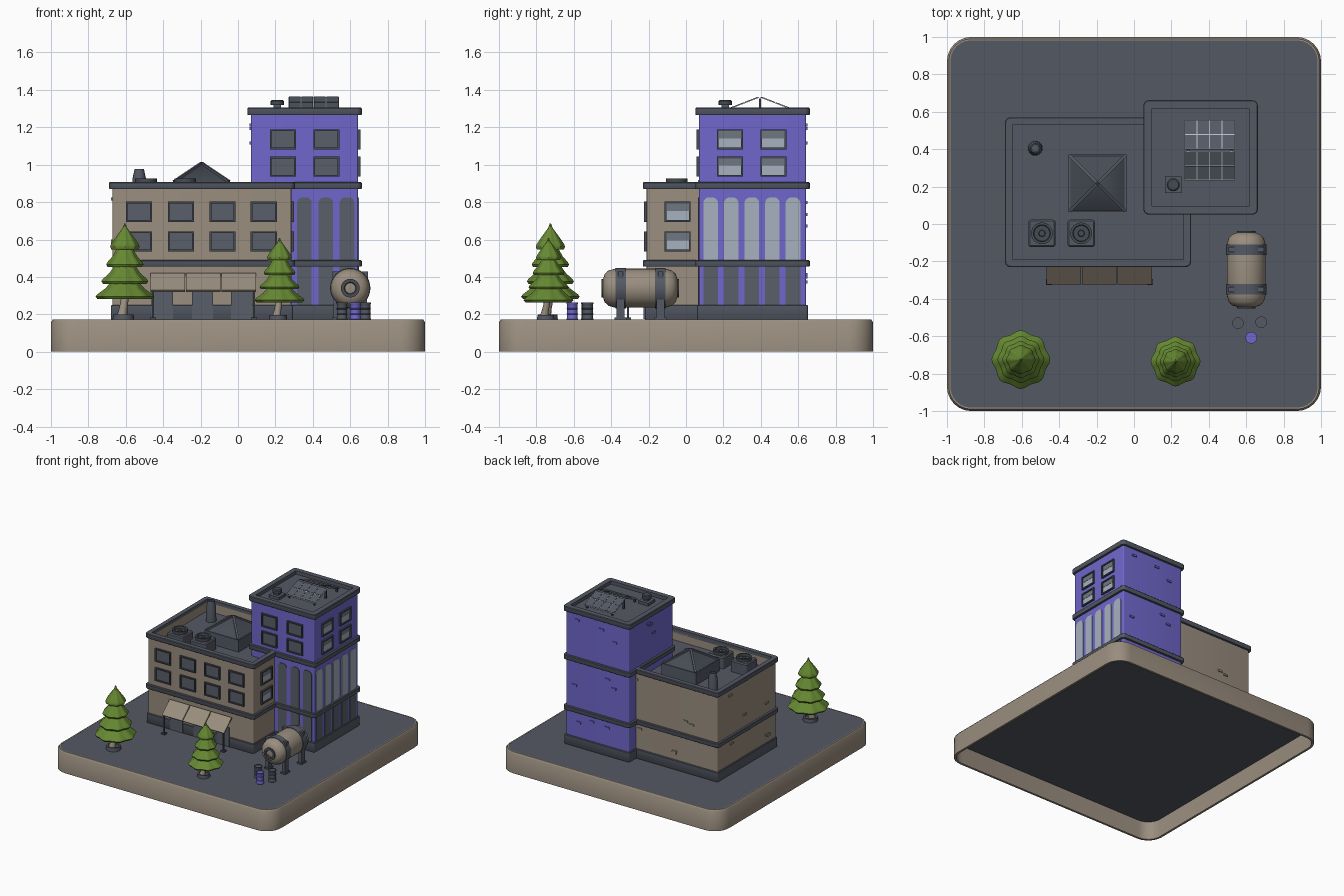
import bpy, bmesh, math, random
from mathutils import Matrix, Vector

if "Cube" in bpy.data.objects:
    bpy.data.objects.remove(bpy.data.objects["Cube"])

random.seed(4)


def colour(name, r, g, b):
    m = bpy.data.materials.new(name)
    lin = [((c / 255 + 0.055) / 1.055) ** 2.4 for c in (r, g, b)]
    m.diffuse_color = (*lin, 1)
    m.use_nodes = True
    m.node_tree.nodes["Principled BSDF"].inputs["Base Color"].default_value = m.diffuse_color
    return m


BEIGE = colour("warm_beige", 154, 142, 127)
PURPLE = colour("violet", 112, 103, 204)
DARK = colour("slate", 84, 89, 100)
FRAME = colour("dark_frame", 70, 75, 84)
PANE = colour("dark_glass", 90, 96, 106)
GLASS = colour("pale_glass", 166, 177, 191)
SHADE = colour("blind_grey", 112, 119, 129)
GREEN = colour("pine_green", 102, 137, 50)
METAL = colour("light_metal", 185, 190, 196)


def finish(name, bm, mat, smooth=False):
    bmesh.ops.recalc_face_normals(bm, faces=bm.faces)
    me = bpy.data.meshes.new(name)
    bm.to_mesh(me)
    bm.free()
    me.materials.append(mat)
    o = bpy.data.objects.new(name, me)
    bpy.context.collection.objects.link(o)
    if smooth:
        bpy.context.view_layer.objects.active = o
        o.select_set(True)
        bpy.ops.object.shade_smooth_by_angle(angle=math.radians(40))
        o.select_set(False)
    return o


def boxes(name, mat, items, xf=Matrix()):
    """One object from boxes given as x0, x1, y0, y1, z0, z1."""
    bm = bmesh.new()
    for x0, x1, y0, y1, z0, z1 in items:
        m = Matrix.Translation(((x0 + x1) / 2, (y0 + y1) / 2, (z0 + z1) / 2))
        m = xf @ m @ Matrix.Diagonal((x1 - x0, y1 - y0, z1 - z0, 1))
        bmesh.ops.create_cube(bm, size=1, matrix=m)
    return finish(name, bm, mat)


def rounded(rect, inset, r):
    x0, x1, y0, y1 = rect
    x0, x1, y0, y1 = x0 + inset, x1 - inset, y0 + inset, y1 - inset
    r = max(r - inset, 0.004)
    pts = []
    for k, (cx, cy) in enumerate([(x1 - r, y1 - r), (x0 + r, y1 - r), (x0 + r, y0 + r), (x1 - r, y0 + r)]):
        for i in range(7):
            a = (k + i / 6) * math.pi / 2
            pts.append((cx + r * math.cos(a), cy + r * math.sin(a)))
    return pts


def ring(name, mat, rect, r, profile, cap=False):
    """Rounded rectangular frame swept through (inset, z) points."""
    bm = bmesh.new()
    loops = [[bm.verts.new((x, y, z)) for x, y in rounded(rect, i, r)] for i, z in profile]
    n = len(loops[0])
    pairs = list(zip(loops, loops[1:])) + ([] if cap else [(loops[-1], loops[0])])
    for a, b in pairs:
        for i in range(n):
            bm.faces.new((a[i], a[(i + 1) % n], b[(i + 1) % n], b[i]))
    if cap:
        bm.faces.new(loops[0])
        bm.faces.new(loops[-1])
    return finish(name, bm, mat, True)


def band(name, mat, rect, r, z0, z1, t):
    return ring(name, mat, rect, r, [(0.003, z0), (0, z0 + 0.004), (0, z1 - 0.004), (0.004, z1), (t, z1), (t, z0)])


def lathe(name, mat, profile, at, axis="Z", seg=24, lobes=0):
    """Turned solid from (radius, distance) points along an axis."""
    bm = bmesh.new()
    loops = []
    for r, t in profile:
        loop = []
        for i in range(seg):
            a = 2 * math.pi * i / seg
            q = r * (1 + (0.045 * math.cos(lobes * a) if lobes else 0))
            c, s = q * math.cos(a), q * math.sin(a)
            loop.append(bm.verts.new(Vector(at) + Vector((c, s, t) if axis == "Z" else (c, t, s))))
        loops.append(loop)
    for a, b in zip(loops, loops[1:]):
        for i in range(seg):
            bm.faces.new((a[i], a[(i + 1) % seg], b[(i + 1) % seg], b[i]))
    bm.faces.new(loops[0])
    bm.faces.new(loops[-1])
    return finish(name, bm, mat, True)


def prism(name, mat, side, plane, outline, depth):
    """Outline drawn on a front (facing -y) or right (facing +x) wall, pushed outward."""
    bm = bmesh.new()
    at = lambda u, z, d: (u, plane - d, z) if side == "front" else (plane + d, u, z)
    a = [bm.verts.new(at(u, z, -0.002)) for u, z in outline]
    b = [bm.verts.new(at(u, z, depth)) for u, z in outline]
    bm.faces.new(a)
    bm.faces.new(b)
    for i in range(len(a)):
        j = (i + 1) % len(a)
        bm.faces.new((a[i], a[j], b[j], b[i]))
    return finish(name, bm, mat)


def rect(u0, u1, z0, z1):
    return [(u0, z0), (u1, z0), (u1, z1), (u0, z1)]


def window(side, plane, u, z, w=0.14, h=0.108):
    u0, u1, z0, z1, t = u - w / 2, u + w / 2, z - h / 2, z + h / 2, 0.01
    for q in (rect(u0, u1, z1 - t, z1), rect(u0, u1, z0, z0 + t),
              rect(u0, u0 + t, z0 + t, z1 - t), rect(u1 - t, u1, z0 + t, z1 - t)):
        prism("window_frame", FRAME, side, plane, q, 0.014)
    prism("window_pane", PANE if side == "front" else GLASS, side, plane, rect(u0 + t, u1 - t, z0 + t, z1 - t), 0.004)
    if side == "right":
        prism("window_blind", SHADE, side, plane, rect(u0 + t, u1 - t, z + 0.005, z1 - t), 0.006)


def tall_bay(side, plane, u, mat):
    z0, z1, r, w = 0.48, 0.825, 0.03, 0.039
    top = [(u + s * (w - r) + r * math.cos(a), z1 - r + r * math.sin(a))
           for s, q in ((1, 0), (-1, 1)) for a in [(q + i / 5) * math.pi / 2 for i in range(6)]]
    prism("arched_window", mat, side, plane, [(u - w, z0), (u + w, z0)] + top, 0.005)
    prism("ground_window", PANE, side, plane, rect(u - w, u + w, 0.25, 0.46), 0.005)


# Ground slab with an open underside
ring("base_rim", BEIGE, (-1, 1, -1, 1), 0.13, [(0, 0), (0, 0.158), (0.01, 0.172), (0.018, 0.172), (0.018, 0)])
ring("ground", DARK, (-1, 1, -1, 1), 0.13, [(0.016, 0.15), (0.016, 0.171)], cap=True)

# Main block and tower: walls, bands, plinths
MAIN, TOWER = (-0.67, 0.285, -0.21, 0.55), (0.07, 0.642, 0.07, 0.642)
grow = lambda q, d: (q[0] - d, q[1] + d, q[2] - d, q[3] + d)
ring("main_walls", BEIGE, MAIN, 0.008, [(0, 0.17), (0, 0.88), (0.02, 0.88), (0.02, 0.17)])
boxes("main_roof", DARK, [(-0.66, 0.275, -0.2, 0.54, 0.79, 0.81)])
ring("tower_walls", PURPLE, TOWER, 0.008, [(0, 0.17), (0, 1.27)], cap=True)
boxes("tower_roof", DARK, [(0.08, 0.63, 0.08, 0.63, 1.265, 1.277)])
for part, q in (("main", MAIN), ("tower", TOWER)):
    band(part + "_plinth", DARK, grow(q, 0.01), 0.012, 0.17, 0.25, 0.025)
    band(part + "_middle_band", DARK, grow(q, 0.02), 0.03, 0.455, 0.49, 0.035)
    band(part + "_upper_band", DARK, grow(q, 0.02), 0.03, 0.87, 0.907, 0.04)
band("tower_cornice", DARK, grow(TOWER, 0.02), 0.03, 1.265, 1.305, 0.045)

# Windows
for z in (0.748, 0.59):
    for u in (-0.53, -0.305, -0.083, 0.138):
        window("front", MAIN[2], u, z)
    window("right", MAIN[1], -0.045, z)
for z in (1.135, 0.99):
    for u in (0.24, 0.473):
        window("front", TOWER[2], u, z)
    for u in (0.235, 0.467):
        window("right", TOWER[1], u, z)
for u in (0.355, 0.47, 0.583):
    tall_bay("front", TOWER[2], u, PANE)
for i in range(5):
    tall_bay("right", TOWER[1], 0.132 + 0.11 * i, GLASS)

# Loose bricks standing slightly proud of the walls
for name, mat, q, spans in (("main_bricks", BEIGE, MAIN, [(0.28, 0.43), (0.52, 0.84)]),
                            ("tower_bricks", PURPLE, TOWER, [(0.28, 0.43), (0.52, 0.84), (0.93, 1.24)])):
    bricks = []
    for lo, hi in spans:
        for _ in range(3):
            z, y, x = random.uniform(lo, hi), random.uniform(q[2] + 0.05, q[3] - 0.05), random.uniform(q[0] + 0.05, q[1] - 0.05)
            bricks.append((q[0] - 0.008, q[0] + 0.01, y - 0.02, y + 0.02, z - 0.008, z + 0.008))
            bricks.append((x - 0.02, x + 0.02, q[3] - 0.01, q[3] + 0.008, z - 0.008, z + 0.008))
    boxes(name, mat, bricks)

# Entrance doors and awning
for u in (-0.405, -0.19, 0.02):
    prism("door", PANE, "front", MAIN[2] - 0.01, rect(u - 0.057, u + 0.057, 0.175, 0.33), 0.006)
for i in range(3):
    tilt = Matrix.Translation((-0.375 + 0.19 * i, -0.268, 0.37)) @ Matrix.Rotation(math.radians(42), 4, "X")
    boxes("awning_panel", BEIGE, [(-0.092, 0.092, -0.068, 0.068, -0.006, 0.006)], tilt)
boxes("awning_posts", FRAME, [b for x in (-0.455, 0.085) for b in
      ((x - 0.006, x + 0.006, -0.316, -0.304, 0.17, 0.33), (x - 0.016, x + 0.016, -0.326, -0.294, 0.17, 0.182))])

# Main roof: skylight, fan units, chimney vent
boxes("skylight_base", DARK, [(-0.35, -0.04, 0.065, 0.372, 0.8, 0.908)])
lathe("skylight_pyramid", FRAME, [(0.205, 0), (0.004, 0.1)], (0, 0, 0), seg=4).matrix_world = (
    Matrix.Translation((-0.195, 0.218, 0.908)) @ Matrix.Rotation(math.pi / 4, 4, "Z"))
for k in range(4):
    m = (Matrix.Translation((-0.195, 0.218, 1.009)) @ Matrix.Rotation(math.pi / 4 + k * math.pi / 2, 4, "Z")
         @ Matrix.Rotation(math.atan2(0.1, 0.21), 4, "Y"))
    boxes("skylight_rib", DARK, [(0, 0.23, -0.008, 0.008, -0.008, 0.006)], m)
for x in (-0.492, -0.282):
    ring("fan_unit", DARK, (x - 0.073, x + 0.073, -0.123, 0.023), 0.015, [(0, 0.8), (0, 0.895), (0.008, 0.903)], cap=True)
    lathe("fan_collar", FRAME, [(0.058, 0), (0.058, 0.025), (0.045, 0.025), (0.042, 0.008), (0.018, 0.008), (0.015, 0.016)], (x, -0.05, 0.9))
lathe("chimney_vent", DARK, [(0.04, 0), (0.036, 0.12), (0.025, 0.172), (0.018, 0.172), (0.018, 0.15)], (-0.528, 0.405, 0.805), seg=16)

# Tower roof: vent and pitched solar panels
boxes("tower_vent", DARK, [(0.165, 0.255, 0.165, 0.255, 1.27, 1.3), (0.19, 0.23, 0.19, 0.23, 1.3, 1.325)])
lathe("tower_vent_cap", FRAME, [(0.035, 0), (0.035, 0.022), (0.028, 0.028)], (0.21, 0.21, 1.318), seg=16)
for s in (1, -1):
    m = Matrix.Translation((0.405, 0.395 + s * 0.005, 1.362)) @ Matrix.Rotation(-s * math.atan2(0.06, 0.155), 4, "X")
    y = sorted((0, s * 0.168))
    boxes("solar_frame", METAL, [(-0.135, 0.135, *y, -0.004, 0)], m)
    boxes("solar_cells", DARK, [(-0.133 + i * 0.067, -0.07 + i * 0.067, *sorted((s * (0.004 + j * 0.082), s * (0.08 + j * 0.082))), -0.002, 0.003)
                                for i in range(4) for j in range(2)], m)
boxes("solar_stands", FRAME, [(x - 0.006, x + 0.006, y - 0.006, y + 0.006, 1.27, z)
                              for x in (0.29, 0.52) for y, z in ((0.25, 1.3), (0.395, 1.355), (0.54, 1.3))])

# Storage tank on legs
dome = [(0.045, -0.2), (0.075, -0.19), (0.094, -0.17), (0.104, -0.135)]
lathe("tank", BEIGE, dome + [(r, -t) for r, t in reversed(dome)], (0.6, -0.245, 0.34), "Y", 32)
for s in (-1, 1):
    lathe("tank_end_cap", FRAME, [(0.05, s * 0.185), (0.05, s * 0.207), (0.032, s * 0.207), (0.028, s * 0.2)], (0.6, -0.245, 0.34), "Y")
for y in (-0.35, -0.137):
    lathe("tank_strap", DARK, [(0.1, -0.028), (0.108, -0.028), (0.108, 0.028), (0.1, 0.028)], (0.6, y, 0.34), "Y", 32)
    boxes("tank_legs", DARK, [b for s in (-1, 1) for b in (
        (0.6 + s * 0.075 - 0.014, 0.6 + s * 0.075 + 0.014, y - 0.022, y + 0.022, 0.17, 0.29),
        (0.6 + s * 0.075 - 0.022, 0.6 + s * 0.075 + 0.022, y - 0.032, y + 0.032, 0.17, 0.182),
        (0.6 + s * 0.077 - 0.017, 0.6 + s * 0.077 + 0.017, y - 0.013, y + 0.013, 0.39, 0.428))])

# Barrels with raised hoops
drum = [(0.028, 0), (0.031, 0.004), (0.028, 0.01), (0.028, 0.028), (0.031, 0.031), (0.028, 0.034), (0.028, 0.056),
        (0.031, 0.059), (0.028, 0.062), (0.028, 0.082), (0.031, 0.086), (0.031, 0.092), (0.027, 0.092), (0.027, 0.087)]
for x, y, mat in ((0.556, -0.53, DARK), (0.68, -0.525, DARK), (0.627, -0.608, PURPLE)):
    lathe("barrel", mat, drum, (x, y, 0.171), seg=20)

# Pine trees in low planters
for x, y, k in ((-0.605, -0.725, 1), (0.222, -0.735, 0.85)):
    foliage = [(0.003, 0.515)]
    for r, top, low in ((0.075, 0.5, 0.385), (0.095, 0.4, 0.29), (0.12, 0.31, 0.2), (0.15, 0.23, 0.118)):
        h = top - low
        foliage += [(r * 0.38 if top < 0.5 else 0.012, top - 0.01), (r * 0.66, low + h * 0.45), (r * 0.94, low + h * 0.16),
                    (r, low + h * 0.05), (r * 0.93, low - 0.008), (r * 0.5, low + 0.004)]
    foliage.append((0.01, 0.125))
    lathe("pine_foliage", GREEN, [(r * k, z * k) for r, z in foliage], (x, y, 0.171), seg=48, lobes=8)
    lathe("planter", DARK, [(0.058 * k, 0), (0.055 * k, 0.03 * k), (0.042 * k, 0.03 * k), (0.04 * k, 0.022 * k)], (x - 0.008, y - 0.015, 0.17), seg=10)
    trunk = lathe("trunk", BEIGE, [(0.03 * k, 0), (0.022 * k, 0.05 * k), (0.02 * k, 0.13 * k)], (0, 0, 0), seg=10)
    trunk.matrix_world = (Matrix.Translation((x - 0.016, y - 0.025, 0.18)) @ Matrix.Rotation(0.15, 4, "Y")
                          @ Matrix.Rotation(-0.2, 4, "X"))
